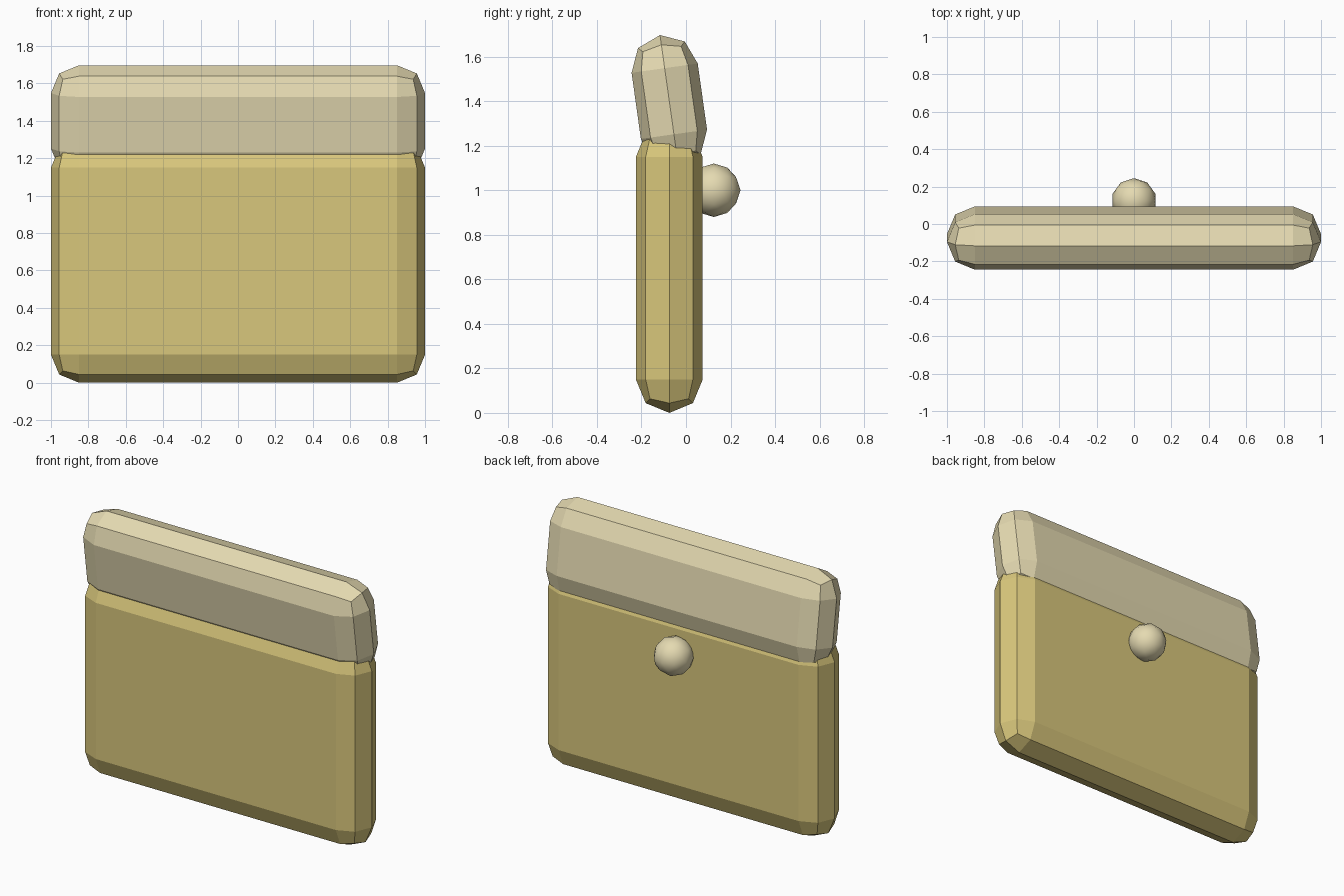
import bpy
from math import radians

if "Cube" in bpy.data.objects:
    bpy.data.objects.remove(bpy.data.objects["Cube"])


def material(name, color):
    m = bpy.data.materials.new(name)
    m.diffuse_color = color
    m.use_nodes = True
    m.node_tree.nodes["Principled BSDF"].inputs["Base Color"].default_value = m.diffuse_color
    return m


def rounded_slab(name, size, location, tilt, mat):
    bpy.ops.mesh.primitive_cube_add(size=1, location=location, rotation=(radians(tilt), 0, 0))
    ob = bpy.context.object
    ob.name = name
    ob.scale = size
    bpy.ops.object.transform_apply(location=False, rotation=False, scale=True)
    bevel = ob.modifiers.new("rounding", 'BEVEL')
    bevel.width = 0.15
    bevel.segments = 2
    bevel.limit_method = 'NONE'
    ob.data.materials.append(mat)
    return ob


khaki = material("khaki", (0.69, 0.57, 0.20, 1))
cream = material("cream", (0.78, 0.70, 0.44, 1))
MID_Y = -0.075

# main panel and the tilted pad above it
rounded_slab("main_panel", (2, 0.3, 1.3), (0, MID_Y, 0.65), 0, khaki)
rounded_slab("top_pad", (2, 0.3, 0.6), (0, MID_Y, 1.4), 8, cream)

# round knob on the back
bpy.ops.mesh.primitive_ico_sphere_add(subdivisions=2, radius=0.12, location=(0, MID_Y + 0.2, 1.0))
knob = bpy.context.object
knob.name = "back_knob"
knob.data.materials.append(cream)
bpy.ops.object.shade_smooth()
